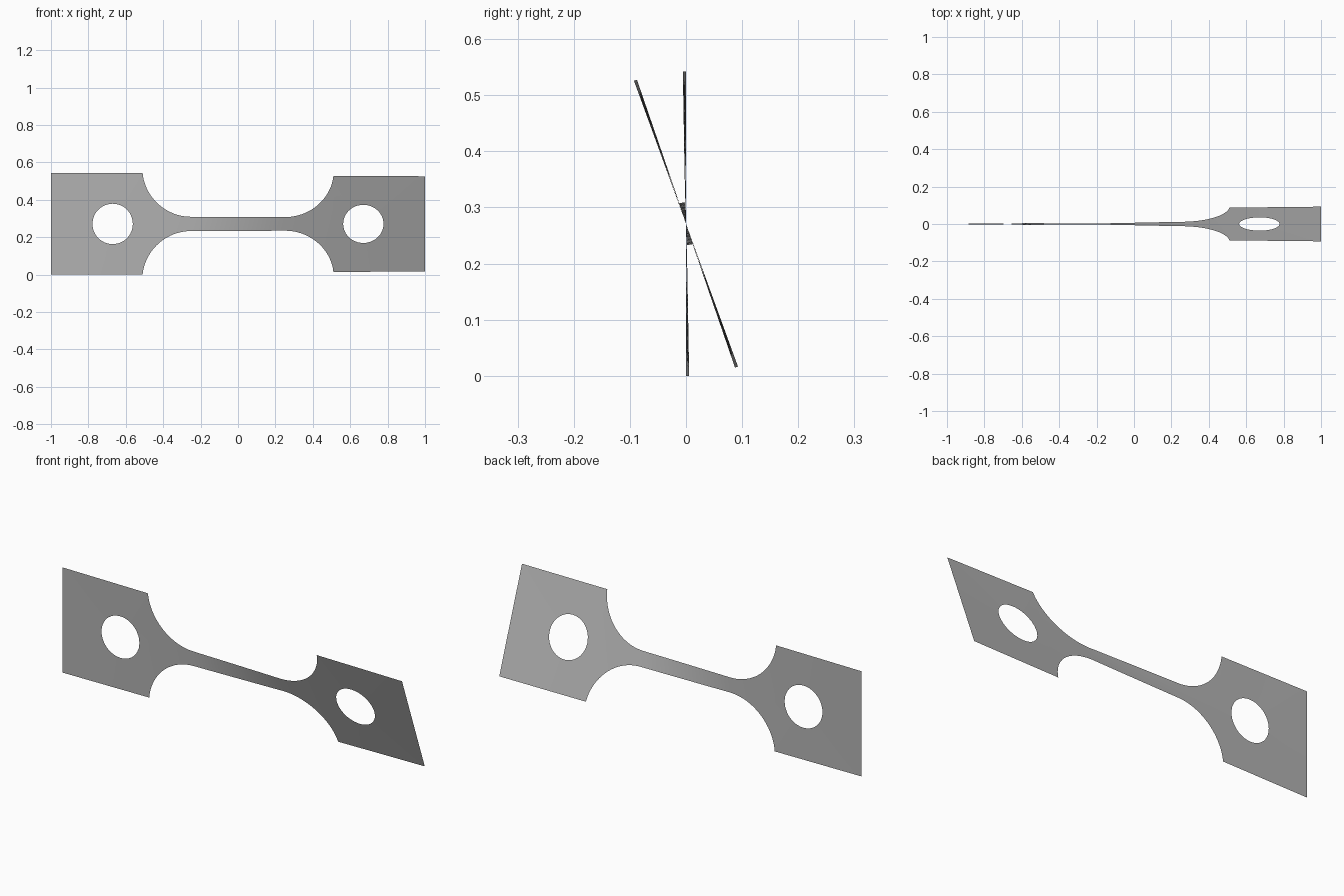
import bpy, bmesh
from math import sin, cos, radians, hypot, pi

cube = bpy.data.objects.get("Cube")
if cube:
    bpy.data.objects.remove(cube)

HALF = 0.271          # half height of the end plates, also the axis height
NECK = 0.038          # half height of the neck
BEND, EDGE = 0.25, 0.51   # where the fillet starts and where the plate starts
RADIUS = 0.262        # fillet radius
HOLE_X, HOLE_R = 0.67, 0.108
ROWS = 12

# Twist in degrees along the length, mostly in the slim neck
TWIST = [(-1, 0), (-EDGE, 1.2), (-BEND, 2.1), (BEND, 17.9), (EDGE, 18.8), (1, 20)]


def twisted(x, h):
    for (x0, a0), (x1, a1) in zip(TWIST, TWIST[1:]):
        if x <= x1:
            break
    a = radians(a0 + (a1 - a0) * (x - x0) / (x1 - x0))
    return (x, -h * sin(a), HALF + h * cos(a))


bm = bmesh.new()


def strip(a, b, closed=False):
    """Join two equally long rows of points with quads."""
    n = len(a)
    for i in range(n if closed else n - 1):
        j = (i + 1) % n
        bm.faces.new((a[i], b[i], b[j], a[j]))


def row(points):
    return [bm.verts.new(twisted(*p)) for p in points]


# Neck and fillets: columns placed evenly around the fillet arc
arc = []
for i in range(1, 21):
    t = i / 20 * 0.46 * pi
    arc.append((BEND + RADIUS * sin(t), NECK + RADIUS * (1 - cos(t))))
arc[-1] = (EDGE, HALF)
straight = [(BEND * (i / 10 - 1), NECK) for i in range(21)]
profile = [(-x, h) for x, h in reversed(arc)] + straight + arc
columns = [row([(x, h * (2 * r / ROWS - 1)) for r in range(ROWS + 1)])
           for x, h in profile]
for a, b in zip(columns, columns[1:]):
    strip(a, b)

# End plates: rectangle ring joined to a round hole
corners = [(EDGE, -HALF), (1, -HALF), (1, HALF), (EDGE, HALF)]
for side in (-1, 1):
    outer = []
    for (xa, ha), (xb, hb) in zip(corners, corners[1:] + corners[:1]):
        outer += [(xa + (xb - xa) * i / ROWS, ha + (hb - ha) * i / ROWS)
                  for i in range(ROWS)]
    rim = []
    for x, h in outer:
        d = hypot(x - HOLE_X, h)
        rim.append((HOLE_X + (x - HOLE_X) * HOLE_R / d, h * HOLE_R / d))
    rings = [row([(side * x, h) for x, h in ring]) for ring in (outer, rim)]
    strip(*rings, closed=True)

bmesh.ops.remove_doubles(bm, verts=bm.verts, dist=0.0005)
bmesh.ops.recalc_face_normals(bm, faces=bm.faces)
bm.faces.ensure_lookup_table()
if bm.faces[0].normal.y > 0:
    bmesh.ops.reverse_faces(bm, faces=bm.faces)

mesh = bpy.data.meshes.new("twisted_bar")
bm.to_mesh(mesh)
bm.free()
bar = bpy.data.objects.new("twisted_bar", mesh)
bpy.context.collection.objects.link(bar)

# Plain grey metal
grey = bpy.data.materials.new("grey")
grey.use_nodes = True
colour = (0.45, 0.45, 0.45, 1)
grey.diffuse_color = colour
grey.node_tree.nodes["Principled BSDF"].inputs["Base Color"].default_value = colour
mesh.materials.append(grey)

bpy.context.view_layer.objects.active = bar
bar.select_set(True)
bpy.ops.object.shade_smooth_by_angle()
